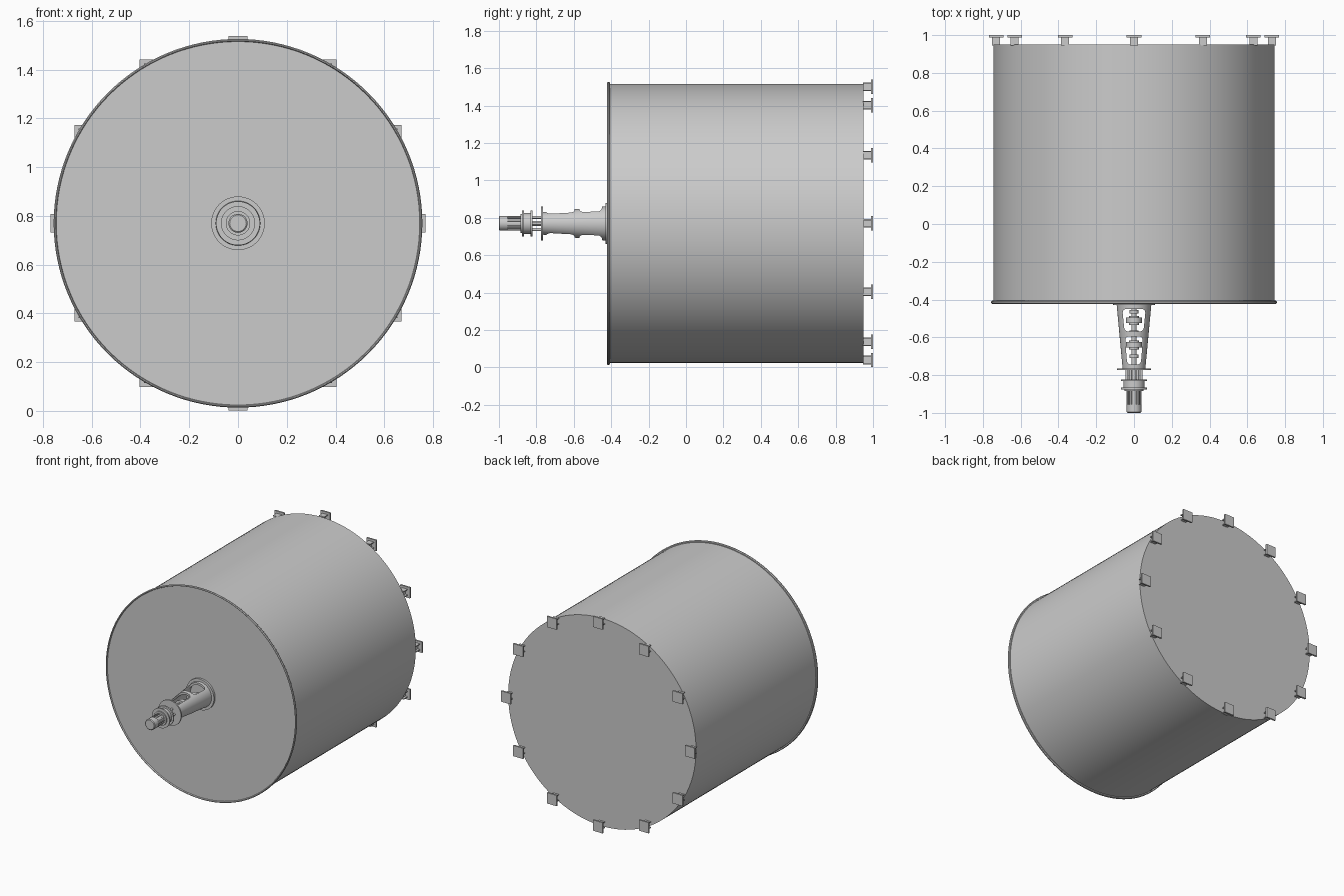
import bpy, bmesh, math
from mathutils import Matrix, Vector

cube = bpy.data.objects.get("Cube")
if cube:
    bpy.data.objects.remove(cube)

CZ = 0.77  # height of the main axis

steel = bpy.data.materials.new("brushed grey steel")
steel.use_nodes = True
GREY = (0.6, 0.6, 0.6, 1)
steel.diffuse_color = GREY
steel.node_tree.nodes["Principled BSDF"].inputs["Base Color"].default_value = GREY


def finish(name, bm, smooth=True):
    bmesh.ops.recalc_face_normals(bm, faces=bm.faces)
    mesh = bpy.data.meshes.new(name)
    bm.to_mesh(mesh)
    bm.free()
    mesh.materials.append(steel)
    ob = bpy.data.objects.new(name, mesh)
    bpy.context.collection.objects.link(ob)
    if smooth:
        bpy.ops.object.select_all(action='DESELECT')
        ob.select_set(True)
        bpy.context.view_layer.objects.active = ob
        bpy.ops.object.shade_smooth_by_angle(angle=math.radians(35))
    return ob


def lathe(name, profile, segs=48, closed=False, x=0, z=CZ):
    """Turn (radius, y) points around an axis parallel to y."""
    bm = bmesh.new()
    rings = []
    for r, y in profile:
        if r == 0:
            rings.append([bm.verts.new((x, y, z))] * segs)
        else:
            rings.append([bm.verts.new((x + r * math.cos(a), y, z + r * math.sin(a)))
                          for a in (math.tau * i / segs for i in range(segs))])
    pairs = list(zip(rings, rings[1:]))
    if closed:
        pairs.append((rings[-1], rings[0]))
    for a, b in pairs:
        for i in range(segs):
            j = (i + 1) % segs
            quad = dict.fromkeys((a[i], a[j], b[j], b[i]))
            bm.faces.new(list(quad))
    return finish(name, bm)


def disc(name, r, y0, y1, segs=48, **kw):
    return lathe(name, [(0, y0), (r, y0), (r, y1), (0, y1)], segs, **kw)


def add_box(bm, centre, size):
    m = Matrix.Translation(centre) @ Matrix.Diagonal((*size, 1))
    bmesh.ops.create_cube(bm, size=1, matrix=m)


# Tank shell with a rounded front rim
lathe("tank", [(0, -0.415), (0.745, -0.415), (0.748, -0.423), (0.752, -0.423),
               (0.756, -0.418), (0.756, -0.411), (0.752, -0.406),
               (0.745, -0.406), (0.745, 0.95), (0, 0.95)], 128)

# Twelve I-section feet with square pads around the back edge
for i in range(12):
    a = math.tau * i / 12
    x, z = 0.73 * math.cos(a), CZ + 0.73 * math.sin(a)
    bm = bmesh.new()
    add_box(bm, (x, 0.994, z), (0.077, 0.012, 0.077))
    add_box(bm, (x, 0.967, z), (0.008, 0.042, 0.044))
    for s in (-1, 1):
        add_box(bm, (x, 0.967, z + s * 0.02), (0.042, 0.042, 0.006))
    finish(f"foot_{i + 1}", bm, smooth=False)

# Mounting flange and tapered hollow lantern
disc("base_flange", 0.11, -0.43, -0.41)
lantern = lathe("lantern", [(0.092, -0.425), (0.06, -0.768),
                            (0.048, -0.768), (0.076, -0.425)], closed=True)


def window_cutter(name, y0, y1, w0, w1):
    """Rounded tapered prism running through the lantern vertically."""
    bm = bmesh.new()
    corners = [(-w0, y0), (w0, y0), (w1, y1), (-w1, y1)]
    verts = [bm.verts.new((x, y, CZ - 0.2)) for x, y in corners]
    face = bm.faces.new(verts)
    out = bmesh.ops.extrude_face_region(bm, geom=[face])
    top = [v for v in out["geom"] if isinstance(v, bmesh.types.BMVert)]
    bmesh.ops.translate(bm, verts=top, vec=Vector((0, 0, 0.4)))
    upright = [e for e in bm.edges
               if abs(e.verts[0].co.z - e.verts[1].co.z) > 0.1]
    bmesh.ops.bevel(bm, geom=upright, offset=0.022, segments=5,
                    profile=0.5, affect='EDGES')
    return finish(name, bm, smooth=False)


# Two windows on top and bottom, leaving a ring between them
cutters = [window_cutter("window_cutter_rear", -0.57, -0.45, 0.05, 0.062),
           window_cutter("window_cutter_front", -0.745, -0.595, 0.036, 0.048)]
for c in cutters:
    mod = lantern.modifiers.new("window", 'BOOLEAN')
    mod.operation = 'DIFFERENCE'
    mod.solver = 'EXACT'
    mod.object = c
bpy.context.view_layer.update()
cut = bpy.data.meshes.new_from_object(
    lantern.evaluated_get(bpy.context.evaluated_depsgraph_get()))
lantern.modifiers.clear()
lantern.data = cut
for c in cutters:
    bpy.data.objects.remove(c)

# Drive shaft and its couplings inside the lantern
disc("drive_shaft", 0.013, -0.83, -0.42, 24)
for n, y in enumerate((-0.51, -0.64)):
    lathe(f"coupling_{n + 1}",
          [(0, y - 0.024), (0.026, y - 0.024), (0.026, y - 0.014),
           (0.042, y - 0.014), (0.042, y + 0.014), (0.026, y + 0.014),
           (0.026, y + 0.024), (0, y + 0.024)], 32)
for n, y in enumerate((-0.465, -0.575, -0.70)):
    disc(f"shaft_collar_{n + 1}", 0.024, y - 0.01, y + 0.01, 24)

# Front flange, spacer posts and gearbox
disc("lantern_flange", 0.09, -0.774, -0.764)
for i in range(6):
    a = math.tau * i / 6
    disc(f"spacer_post_{i + 1}", 0.008, -0.825, -0.77, 16,
         x=0.038 * math.cos(a), z=CZ + 0.038 * math.sin(a))
lathe("gearbox", [(0, -0.884), (0.05, -0.884), (0.05, -0.876), (0.07, -0.876),
                  (0.07, -0.866), (0.056, -0.866), (0.056, -0.832),
                  (0.07, -0.832), (0.07, -0.822), (0, -0.822)])

# Motor with cooling fins and a fan cover
disc("motor", 0.034, -0.97, -0.88, 32)
lathe("fan_cover", [(0, -1.0), (0.034, -1.0), (0.039, -0.996),
                    (0.039, -0.955), (0, -0.955)], 32)
bm = bmesh.new()
for i in range(16):
    turn = Matrix.Rotation(math.tau * i / 16, 4, 'Y')
    m = (Matrix.Translation((0, -0.92, CZ)) @ turn
         @ Matrix.Translation((0.034, 0, 0)) @ Matrix.Diagonal((0.01, 0.074, 0.004, 1)))
    bmesh.ops.create_cube(bm, size=1, matrix=m)
finish("motor_fins", bm, smooth=False)
